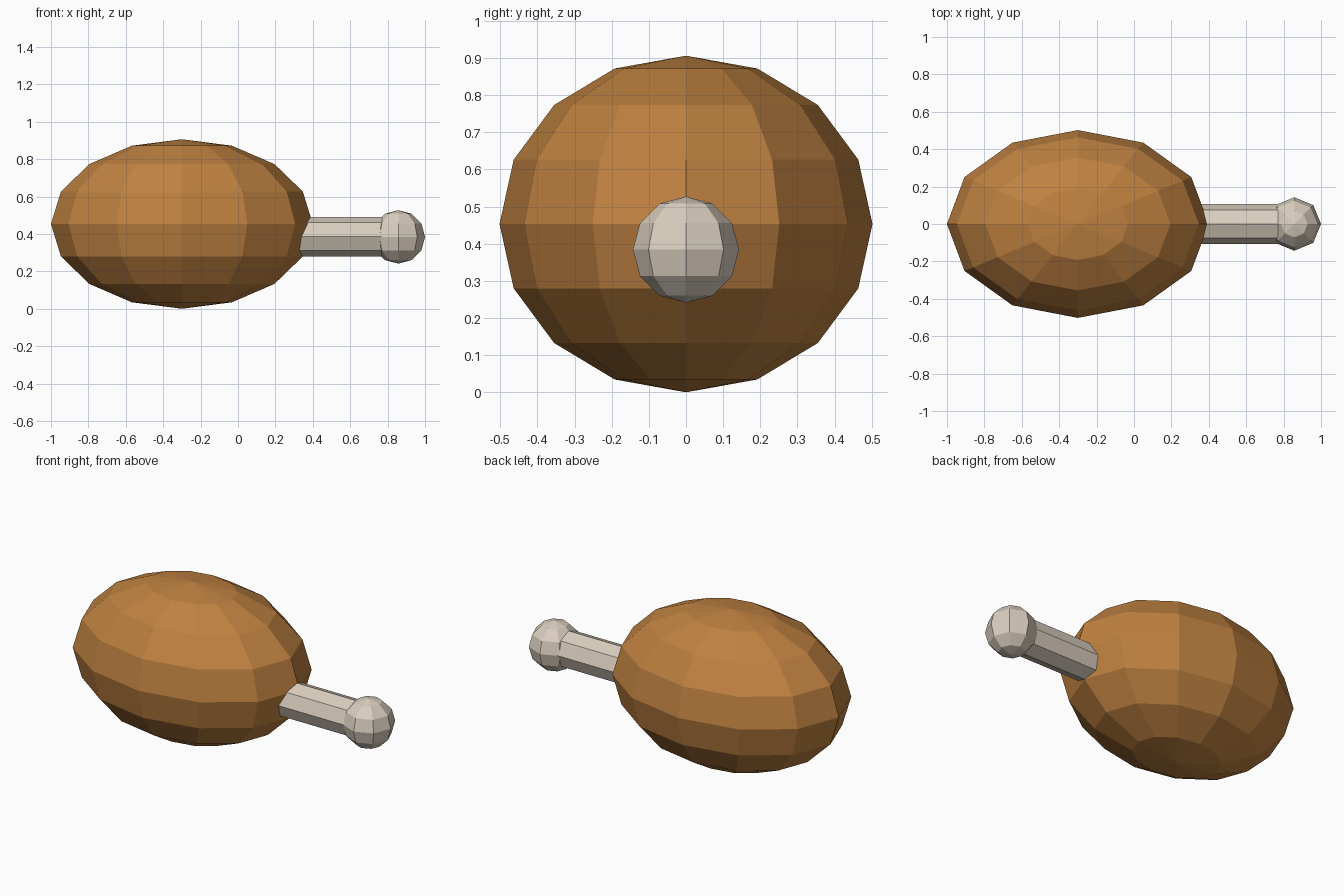
import bpy
import math

if "Cube" in bpy.data.objects:
    bpy.data.objects.remove(bpy.data.objects["Cube"])


def material(name, rgb):
    m = bpy.data.materials.new(name)
    m.diffuse_color = (*rgb, 1)
    m.use_nodes = True
    m.node_tree.nodes["Principled BSDF"].inputs["Base Color"].default_value = m.diffuse_color
    return m


def finish(name, mat):
    ob = bpy.context.object
    ob.name = name
    ob.data.materials.append(mat)
    bpy.ops.object.transform_apply(location=False, rotation=True, scale=True)
    return ob


def ball(name, segments, rings, centre, radii, mat):
    bpy.ops.mesh.primitive_uv_sphere_add(segments=segments, ring_count=rings, radius=1, location=centre)
    bpy.context.object.scale = radii
    return finish(name, mat)


roast = material("roast brown", (0.52, 0.22, 0.052))
bone = material("bone cream", (0.70, 0.62, 0.52))

# Meat: low-poly ellipsoid
ball("meat", 12, 8, (-0.3, 0, 0.453), (0.7, 0.502, 0.453), roast)

# Bone shaft: eight-sided rod with edges on the axes
x0, x1 = 0.2, 0.82
bpy.ops.mesh.primitive_cylinder_add(vertices=8, radius=0.106, depth=x1 - x0,
                                    location=((x0 + x1) / 2, 0, 0.385),
                                    rotation=(0, math.pi / 2, 0))
finish("bone_shaft", bone)

# Bone knob at the end
ball("bone_knob", 8, 6, (0.857, 0, 0.384), (0.143, 0.143, 0.143), bone)
